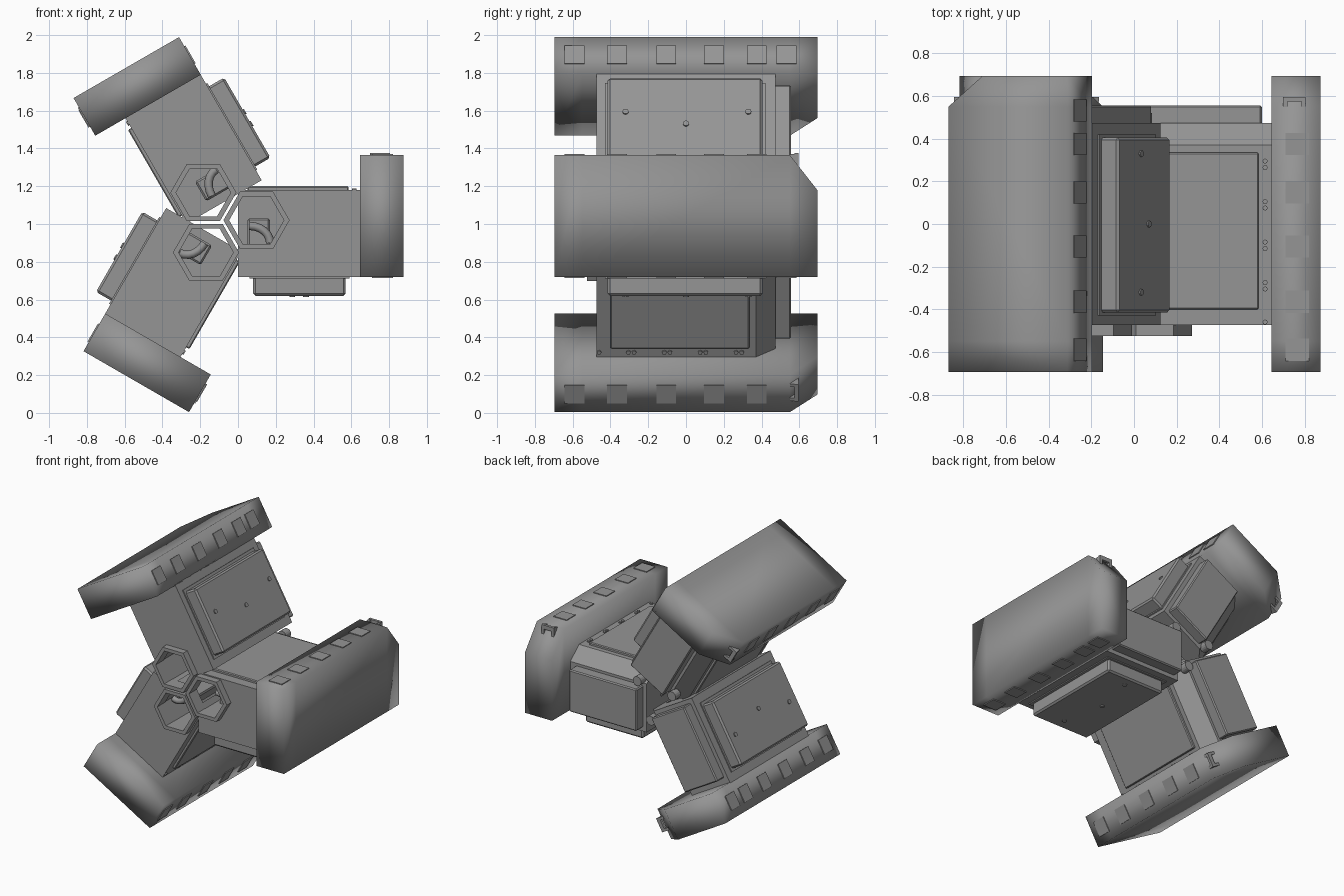
import bpy, bmesh
from math import radians, pi, cos, sin
from mathutils import Matrix, Vector

cube = bpy.data.objects.get("Cube")
if cube:
    bpy.data.objects.remove(cube)

grey = bpy.data.materials.new("plain grey")
grey.use_nodes = True
tone = (0.3, 0.3, 0.3, 1)
grey.diffuse_color = tone
grey.node_tree.nodes["Principled BSDF"].inputs["Base Color"].default_value = tone

parts = []


def finish(name, bm, smooth=False):
    bmesh.ops.recalc_face_normals(bm, faces=bm.faces)
    for f in bm.faces:
        f.smooth = smooth
    mesh = bpy.data.meshes.new(name)
    bm.to_mesh(mesh)
    bm.free()
    mesh.materials.append(grey)
    ob = bpy.data.objects.new(name, mesh)
    bpy.context.collection.objects.link(ob)
    parts.append(ob)
    return ob


def add_box(bm, x, y, z):
    lo, hi = Vector((x[0], y[0], z[0])), Vector((x[1], y[1], z[1]))
    m = Matrix.Translation((lo + hi) / 2) @ Matrix.Diagonal((*(hi - lo), 1))
    bmesh.ops.create_cube(bm, size=1, matrix=m)


def box(name, x, y, z, bevel=0):
    bm = bmesh.new()
    add_box(bm, x, y, z)
    if bevel:
        bmesh.ops.bevel(bm, geom=bm.edges[:], offset=bevel, segments=1, affect='EDGES')
    return finish(name, bm)


def loft(bm, rings, closed=False):
    """Skin a row of equal rings, capping the ends unless closed."""
    rows = [[bm.verts.new(p) for p in ring] for ring in rings]
    n = len(rows[0])
    pairs = list(zip(rows, rows[1:])) + ([(rows[-1], rows[0])] if closed else [])
    for a, b in pairs:
        for i in range(n):
            j = (i + 1) % n
            bm.faces.new((a[i], a[j], b[j], b[i]))
    if not closed:
        bm.faces.new(rows[0])
        bm.faces.new(rows[-1])


HUB_X, HUB_Z = 0.098, 1.02


def hexagon(radius, y):
    return [(HUB_X + radius * cos(i * pi / 3), y, HUB_Z + radius * sin(i * pi / 3))
            for i in range(6)]


def add_disc(bm, at, radius, depth, axis, sides=10):
    turn = Matrix.Rotation(pi / 2, 4, 'X') if axis == 'Y' else Matrix()
    bmesh.ops.create_cone(bm, cap_ends=True, segments=sides, radius1=radius,
                          radius2=radius, depth=depth, matrix=Matrix.Translation(at) @ turn)


# Shield: soft shaded slab with one clipped back corner
bm = bmesh.new()
loft(bm, [[(0.645, y, 0.72), (0.875, y, 0.72), (0.875, y, top), (0.645, y, top)]
          for y, top in ((-0.695, 1.365), (-0.55, 1.365), (0.55, 1.365), (0.695, 1.18))])
finish("shield", bm, smooth=True)

# Thin window plates on both shield ends
bm = bmesh.new()
for i, y in enumerate((-0.59, -0.365, -0.105, 0.148, 0.375, 0.532)):
    add_box(bm, (0.71, 0.82), (y - 0.052, y + 0.052), (0.713, 0.721))
    if i < 5:
        add_box(bm, (0.71, 0.82), (y - 0.052, y + 0.052), (1.364, 1.371))
finish("shield_windows", bm)

# Grab handle on the clipped corner
bm = bmesh.new()
add_box(bm, (0.70, 0.805), (0.575, 0.595), (1.345, 1.375))
for x in (0.70, 0.785):
    add_box(bm, (x, x + 0.02), (0.55, 0.595), (1.29, 1.37))
finish("shield_handle", bm)

# Body with a sloped back edge, hollowed by a hexagonal bore
bm = bmesh.new()
section = [(-0.475, 0.72), (0.475, 0.72), (0.475, 1.09), (0.37, 1.18), (-0.475, 1.18)]
loft(bm, [[(x, y, z) for y, z in section] for x in (0.0, 0.65)])
body = finish("body", bm)

bm = bmesh.new()
loft(bm, [hexagon(0.15, -0.6), hexagon(0.15, 0.3)])
cutter = finish("bore_cutter", bm)
parts.remove(cutter)
cutter.hide_render = True
mod = body.modifiers.new("bore", 'BOOLEAN')
mod.operation, mod.object, mod.solver = 'DIFFERENCE', cutter, 'EXACT'
bpy.context.view_layer.objects.active = body
bpy.ops.object.modifier_apply(modifier=mod.name)
bpy.data.objects.remove(cutter)

# Hexagonal collar at the front
bm = bmesh.new()
loft(bm, [hexagon(0.175, -0.525), hexagon(0.175, -0.43),
          hexagon(0.145, -0.43), hexagon(0.145, -0.525)], closed=True)
finish("hex_collar", bm)

# Machinery inside the bore
box("inner_block", (0.05, 0.17), (-0.3, 0.25), (0.88, 1.03), 0.01)
curve = bpy.data.curves.new("inner_pipe", 'CURVE')
curve.dimensions, curve.bevel_depth, curve.bevel_resolution = '3D', 0.022, 2
path = curve.splines.new('POLY')
path.points.add(6)
for i, p in enumerate(path.points):
    a = i * pi / 12
    p.co = (0.06 + 0.11 * sin(a), -0.34, 0.90 + 0.09 * cos(a), 1)
curve.materials.append(grey)
pipe = bpy.data.objects.new("inner_pipe", curve)
bpy.context.collection.objects.link(pipe)
parts.append(pipe)

# Raised top panel, back locker and bottom drawer
box("top_panel", (0.05, 0.585), (-0.40, 0.335), (1.17, 1.20), 0.006)
box("back_locker", (0.03, 0.60), (0.46, 0.557), (0.75, 1.07), 0.008)
box("drawer_rim", (0.06, 0.59), (-0.43, 0.42), (0.712, 0.73))
box("drawer", (0.08, 0.57), (-0.415, 0.405), (0.62, 0.73), 0.012)

# Bolts on the drawer and along the outer edge of the body
bm = bmesh.new()
for x, y in ((0.36, -0.32), (0.287, 0.0), (0.36, 0.33)):
    add_disc(bm, (x, y, 0.62), 0.016, 0.014, 'Z')
for y in (-0.46, -0.305, -0.275, -0.115, -0.085, 0.075, 0.105, 0.265, 0.295):
    add_disc(bm, (0.615, y, 1.18), 0.012, 0.016, 'Z', 8)
finish("bolts", bm)

# Round cap at the back of the bore
bm = bmesh.new()
add_disc(bm, (0.05, 0.49, 1.115), 0.035, 0.06, 'Y', 16)
finish("back_cap", bm)

# Repeat the arm three times around the centre
centre = Matrix.Translation((-0.085, 0, 1.012))
for turn, label in ((0, "left"), (120, "lower"), (240, "upper")):
    spin = centre @ Matrix.Rotation(radians(turn), 4, 'Y') @ centre.inverted()
    for ob in parts:
        if turn:
            twin = ob.copy()
            bpy.context.collection.objects.link(twin)
            twin.name = label + "_" + ob.name
            twin.matrix_world = spin
